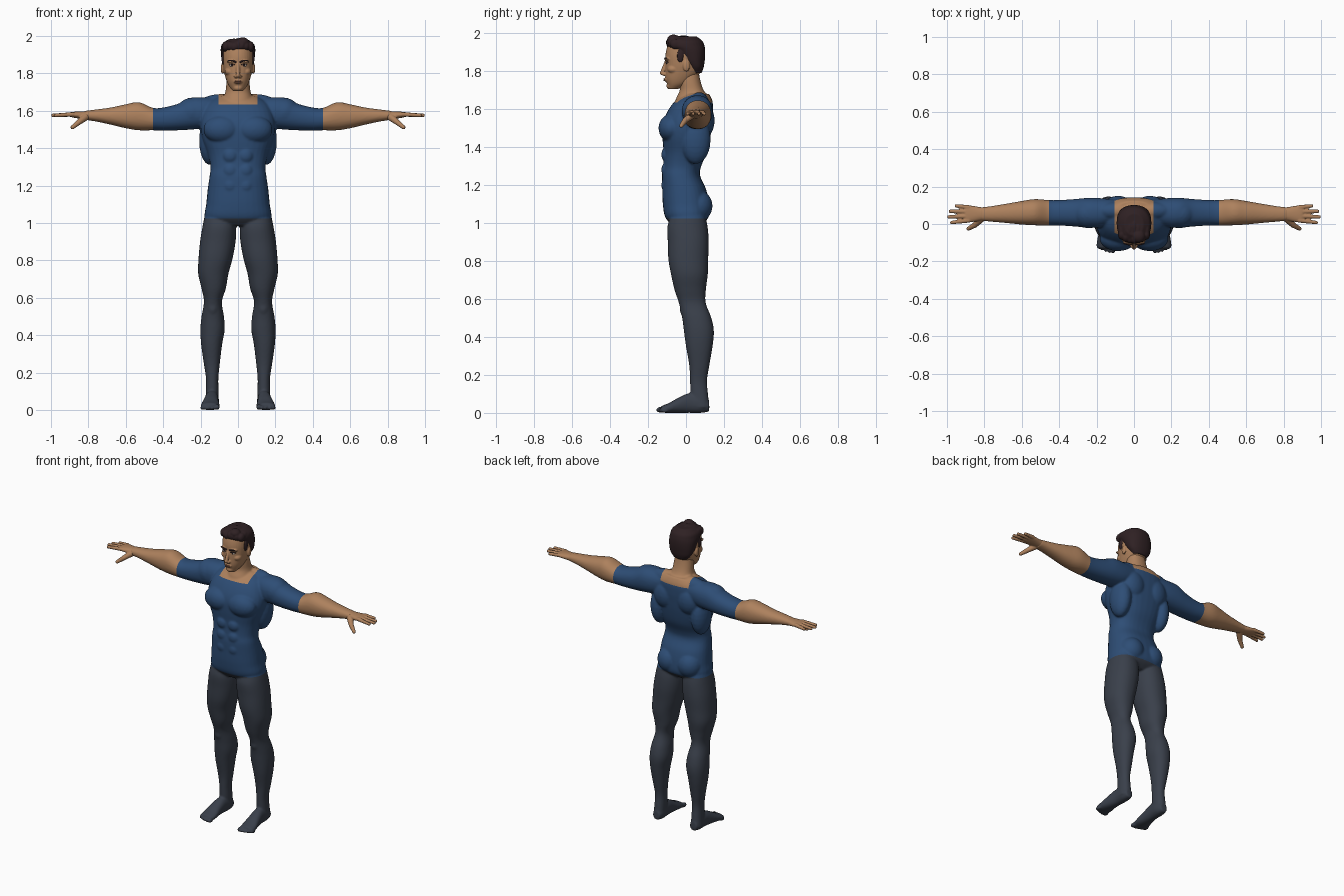
import bpy
import bmesh
import math
import random
from mathutils import Matrix, Vector
from mathutils.bvhtree import BVHTree

random.seed(4)
if "Cube" in bpy.data.objects:
    bpy.data.objects.remove(bpy.data.objects["Cube"], do_unlink=True)


def material(name, red, green, blue):
    mat = bpy.data.materials.new(name)
    mat.use_nodes = True
    colour = (red, green, blue, 1)
    mat.diffuse_color = colour
    shader = mat.node_tree.nodes["Principled BSDF"]
    shader.inputs["Base Color"].default_value = colour
    shader.inputs["Roughness"].default_value = 0.8
    return mat


skin = material("tan skin", 0.42, 0.22, 0.11)
blue = material("blue shirt", 0.027, 0.075, 0.18)
grey = material("charcoal trousers", 0.042, 0.051, 0.07)
brown = material("dark brown hair", 0.028, 0.015, 0.017)
white = material("eye white", 0.5, 0.46, 0.42)
rose = material("lip brown", 0.27, 0.12, 0.075)


def spline(rows, steps=5):
    """Resample rows of numbers along a smooth curve."""
    result = []
    for i in range(len(rows) - 1):
        four = (rows[max(i - 1, 0)], rows[i], rows[i + 1], rows[min(i + 2, len(rows) - 1)])
        for k in range(steps):
            t = k / steps
            result.append([0.5 * (2 * b + (c - a) * t + (2 * a - 5 * b + 4 * c - d) * t ** 2
                                  + (3 * b - a - 3 * c + d) * t ** 3) for a, b, c, d in zip(*four)])
    return result + [rows[-1]]


def loft(bm, axis, rows, power=2.2, sides=32):
    """Closed tube; each row is position, two centre values, two radii."""
    def bend(value):
        return math.copysign(abs(value) ** (2 / power), value)

    rings = []
    for t, a, b, ra, rb in spline(rows):
        ring = []
        for i in range(sides):
            angle = math.tau * i / sides
            u, v = a + ra * bend(math.cos(angle)), b + rb * bend(math.sin(angle))
            ring.append(bm.verts.new({"X": (t, u, v), "Y": (u, t, v), "Z": (u, v, t)}[axis]))
        rings.append(ring)
    for low, high in zip(rings, rings[1:]):
        for i in range(sides):
            j = (i + 1) % sides
            bm.faces.new((low[i], low[j], high[j], high[i]))
    bm.faces.new(rings[0])
    bm.faces.new(rings[-1])


def blob(bm, centre, radii):
    bmesh.ops.create_icosphere(bm, subdivisions=3, radius=1,
                               matrix=Matrix.LocRotScale(Vector(centre), None, Vector(radii)))


def chain(bm, start, end, r_start, r_end, count=14):
    for i in range(count):
        t = i / (count - 1)
        blob(bm, Vector(start).lerp(Vector(end), t), [r_start + (r_end - r_start) * t] * 3)


def finish(name, bm, mats):
    mesh = bpy.data.meshes.new(name)
    bmesh.ops.recalc_face_normals(bm, faces=bm.faces)
    bm.to_mesh(mesh)
    bm.free()
    for mat in mats:
        mesh.materials.append(mat)
    mesh.shade_smooth()
    obj = bpy.data.objects.new(name, mesh)
    bpy.context.collection.objects.link(obj)
    return obj


def fuse(bm, voxel, smoothing, mirrored=True):
    """Merge overlapping solids into one skin and return it as a bmesh."""
    obj = finish("helper", bm, [])
    if mirrored:
        obj.modifiers.new("mirror", "MIRROR").use_mirror_merge = False
    remesh = obj.modifiers.new("remesh", "REMESH")
    remesh.mode = "VOXEL"
    remesh.voxel_size = voxel
    smooth = obj.modifiers.new("smooth", "SMOOTH")
    smooth.factor = 0.5
    smooth.iterations = smoothing
    bpy.context.view_layer.update()
    graph = bpy.context.evaluated_depsgraph_get()
    mesh = bpy.data.meshes.new_from_object(obj.evaluated_get(graph))
    bpy.data.objects.remove(obj, do_unlink=True)
    result = bmesh.new()
    result.from_mesh(mesh)
    bpy.data.meshes.remove(mesh)
    return result


# Torso and neck
bm = bmesh.new()
loft(bm, "Z", [(.985, 0, 0, .12, .07), (1.03, 0, .005, .176, .114), (1.1, 0, 0, .17, .122),
               (1.18, 0, -.01, .162, .115), (1.25, 0, -.026, .152, .1), (1.3, 0, -.02, .147, .1),
               (1.37, 0, -.004, .162, .114), (1.45, 0, .002, .19, .126), (1.52, 0, .007, .2, .13),
               (1.58, 0, .02, .19, .122), (1.64, 0, .04, .16, .1), (1.68, 0, .06, .1, .062)], 2.4)
loft(bm, "Z", [(1.58, 0, .04, .1, .1), (1.65, 0, .036, .085, .09), (1.7, 0, .03, .068, .063),
               (1.75, 0, .02, .062, .056), (1.81, 0, .015, .055, .05)])

# Muscles of the torso and shoulder
blob(bm, (.085, -.078, 1.5), (.1, .067, .075))
blob(bm, (.15, .05, 1.44), (.058, .08, .13))
blob(bm, (.085, .085, 1.54), (.085, .066, .1))
blob(bm, (.09, .07, 1.635), (.12, .05, .055))
blob(bm, (.245, .055, 1.59), (.085, .078, .081))
blob(bm, (.074, .06, 1.09), (.08, .08, .085))
for z in (1.2, 1.28, 1.36):
    blob(bm, (.04, -.1, z), (.042, .03, .042))

# Arm
loft(bm, "X", [(.1, .07, 1.6, .06, .07), (.18, .06, 1.59, .078, .082), (.25, .06, 1.585, .079, .085),
               (.32, .06, 1.567, .073, .071), (.4, .06, 1.556, .068, .062), (.455, .06, 1.556, .068, .06),
               (.53, .063, 1.571, .07, .075), (.6, .06, 1.571, .063, .064), (.68, .057, 1.572, .052, .046),
               (.76, .054, 1.575, .042, .032), (.82, .053, 1.576, .036, .024)])

# Leg with kneecap
loft(bm, "Z", [(1.04, .1, .01, .078, .09), (.98, .1, .008, .09, .106), (.9, .108, .012, .095, .108),
               (.81, .12, .012, .091, .105), (.73, .132, .018, .081, .097), (.65, .13, .022, .065, .083),
               (.58, .134, .033, .048, .071), (.5, .135, .057, .06, .077), (.43, .136, .068, .065, .079),
               (.35, .141, .07, .056, .07), (.25, .14, .07, .043, .053), (.17, .138, .066, .033, .045),
               (.1, .138, .07, .034, .046), (.03, .14, .08, .036, .044)])
blob(bm, (.135, -.008, .55), (.03, .025, .045))

# Foot and toes
loft(bm, "Y", [(.122, .138, .035, .024, .028), (.08, .138, .045, .036, .045), (.02, .14, .052, .036, .052),
               (-.04, .145, .04, .042, .04), (-.09, .148, .026, .05, .026), (-.13, .15, .019, .047, .018)])
for i in range(5):
    size = .016 if i == 0 else .012
    blob(bm, (.111 + i * .02, -.136 + i * i * .0015, size), (size * .85, .022, size))

# Cut the clothing edges into the body and colour by region
HEM, SLEEVE, NECK, COLLAR = 1.025, .455, 1.635, .105
bm = fuse(bm, .006, 7)


def cut(point, normal, keep):
    faces = [f for f in bm.faces if keep(f.calc_center_median())]
    edges = {e for f in faces for e in f.edges}
    verts = {v for f in faces for v in f.verts}
    bmesh.ops.bisect_plane(bm, geom=list(verts) + list(edges) + faces, plane_co=point, plane_no=normal)


cut((0, 0, HEM), (0, 0, 1), lambda c: True)
cut((0, 0, NECK), (0, 0, 1), lambda c: abs(c.x) < .15)
for side in (-1, 1):
    cut((side * SLEEVE, 0, 0), (1, 0, 0), lambda c: True)
    cut((side * COLLAR, 0, 0), (1, 0, 0), lambda c: c.z > 1.6)
for face in bm.faces:
    c = face.calc_center_median()
    bare = abs(c.x) > SLEEVE or (c.z > NECK and abs(c.x) < COLLAR)
    face.material_index = 0 if bare else 2 if c.z < HEM else 1
finish("body", bm, [skin, blue, grey])

# Hands: palm, four fingers and thumb
bm = bmesh.new()
loft(bm, "X", [(.78, .054, 1.576, .035, .025), (.82, .054, 1.576, .036, .022), (.86, .054, 1.578, .043, .018),
               (.89, .054, 1.58, .046, .014), (.905, .054, 1.58, .042, .01)])
for base, tip_x, tip_y in ((.019, .975, .008), (.042, .99, .038), (.066, .982, .068), (.089, .95, .097)):
    chain(bm, (.885, base, 1.581), (tip_x, tip_y, 1.576), .0125, .0095)
chain(bm, (.815, .03, 1.567), (.85, -.005, 1.54), .02, .015)
chain(bm, (.85, -.005, 1.54), (.885, -.025, 1.512), .015, .011)
finish("hands", fuse(bm, .004, 2), [skin])

# Head with nose, brow, cheeks, mouth, chin and ears
bm = bmesh.new()
loft(bm, "Z", [(1.705, 0, -.068, .025, .024), (1.73, 0, -.045, .047, .054), (1.76, 0, -.03, .061, .078),
               (1.8, 0, -.014, .073, .095), (1.84, 0, -.01, .08, .098), (1.89, 0, -.008, .082, .1),
               (1.94, 0, -.006, .074, .088), (1.97, 0, -.004, .05, .06)])
chain(bm, (0, -.104, 1.85), (0, -.126, 1.79), .009, .012)
blob(bm, (.011, -.115, 1.784), (.01, .013, .009))
blob(bm, (.03, -.096, 1.864), (.03, .017, .009))
blob(bm, (.045, -.066, 1.81), (.026, .032, .022))
blob(bm, (0, -.104, 1.755), (.024, .012, .011))
blob(bm, (0, -.084, 1.722), (.025, .02, .017))
blob(bm, (.083, .002, 1.827), (.009, .018, .03))
bm = fuse(bm, .004, 4)
face_tree = BVHTree.FromBMesh(bm)
finish("head", bm, [skin])


def on_face(x, z):
    hit = face_tree.ray_cast(Vector((x, -1, z)), Vector((0, 1, 0)))[0]
    return hit or Vector((x, -.1, z))


# Face details laid on the surface
eyes, dark, lips = bmesh.new(), bmesh.new(), bmesh.new()
for side in (-1, 1):
    blob(eyes, on_face(side * .033, 1.843), (.014, .003, .006))
    blob(dark, on_face(side * .032, 1.844), (.006, .0045, .006))
    for i in range(12):
        x = .013 + i * .0035
        blob(dark, on_face(side * x, 1.861 + .008 * math.sin(i / 5)), (.005, .0035, .005 - i * .0002))
        blob(dark, on_face(side * (.018 + i * .0026), 1.847 + .003 * math.sin(i / 3.5)), (.003, .003, .002))
for z, width in ((1.758, .022), (1.751, .018)):
    blob(lips, on_face(0, z), (width, .004, .004))
finish("eyes", eyes, [white])
finish("brows_and_irises", dark, [brown])
finish("lips", lips, [rose])

# Hair: cap with a swept front of tufts
bm = bmesh.new()
loft(bm, "Z", [(1.79, 0, .052, .05, .03), (1.82, 0, .05, .073, .043), (1.85, 0, .04, .084, .058),
               (1.88, 0, .032, .089, .069), (1.91, 0, .018, .092, .083), (1.935, 0, -.002, .092, .099),
               (1.96, 0, -.004, .083, .09), (1.983, 0, -.002, .05, .058)])
for i in range(7):
    x = -.066 + i * .022
    blob(bm, (x, -.076 + x * x * 5, 1.945 + random.uniform(-.004, .008)), (.02, .03, .028))
    blob(bm, (x, -.02 + random.uniform(-.01, .01), 1.963 - x * x * 4), (.02, .05, .026))
blob(bm, (.025, -.065, 1.966), (.035, .035, .027))
for side in (-1, 1):
    blob(bm, (side * .079, -.03, 1.88), (.009, .018, .035))
finish("hair", fuse(bm, .004, 3, mirrored=False), [brown])
